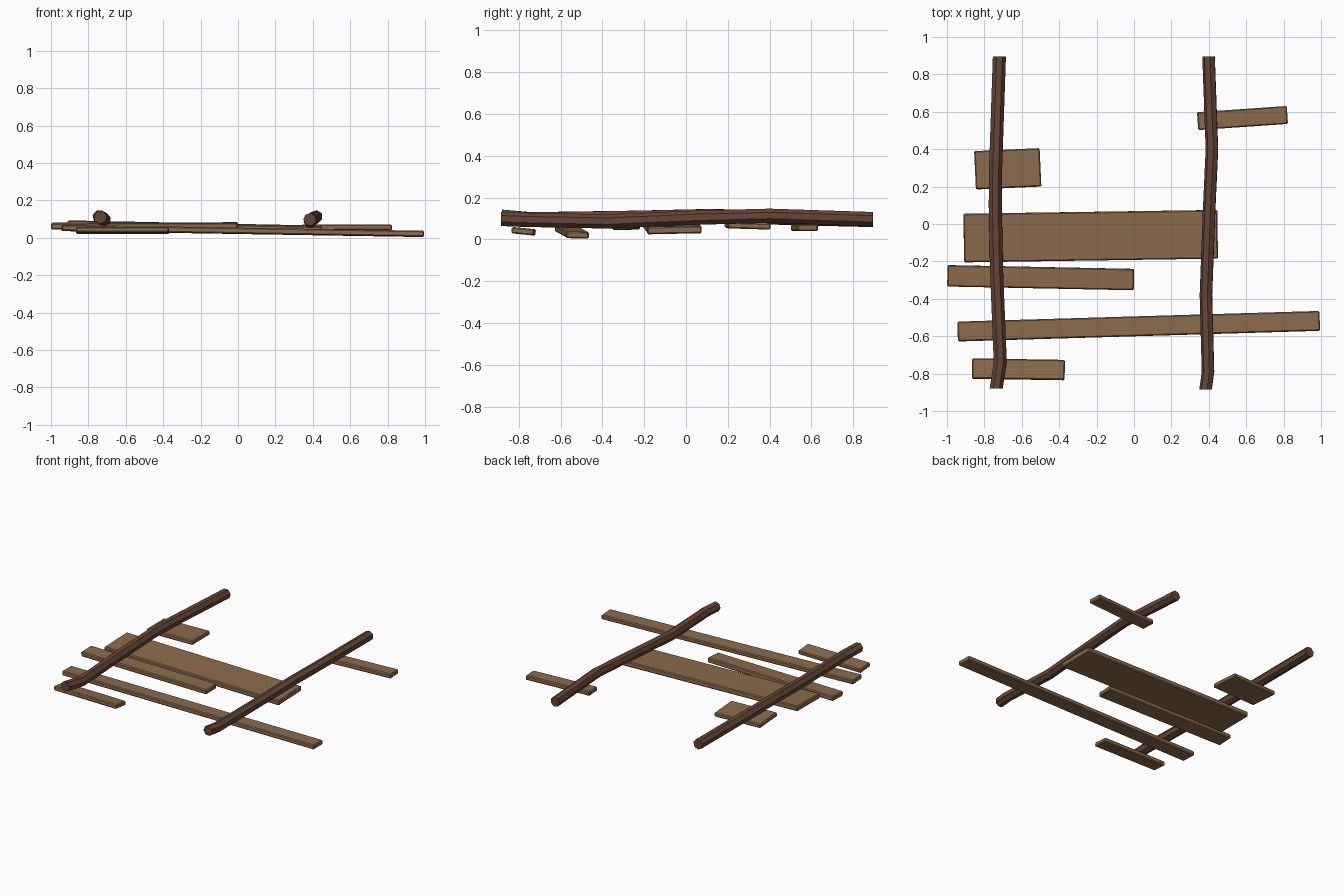
import bpy, bmesh, math
from mathutils import Vector, Matrix

if "Cube" in bpy.data.objects:
    bpy.data.objects.remove(bpy.data.objects["Cube"])


def material(name, rgb):
    m = bpy.data.materials.new(name)
    m.diffuse_color = (*rgb, 1)
    m.use_nodes = True
    m.node_tree.nodes["Principled BSDF"].inputs["Base Color"].default_value = m.diffuse_color
    return m


plank_wood = material("light plank wood", (0.26, 0.148, 0.073))
pole_wood = material("dark pole wood", (0.13, 0.06, 0.036))


def finish(name, bm, mat):
    bmesh.ops.recalc_face_normals(bm, faces=bm.faces)
    me = bpy.data.meshes.new(name)
    bm.to_mesh(me)
    bm.free()
    me.materials.append(mat)
    ob = bpy.data.objects.new(name, me)
    bpy.context.collection.objects.link(ob)
    return ob


def plank(name, left, right, width, thick, roll=0.0):
    """Chamfered board between the centres of its two end faces."""
    a, b = Vector(left), Vector(right)
    x = (b - a).normalized()
    y = Vector((0, 0, 1)).cross(x).normalized()
    rot = Matrix((x, y, x.cross(y))).transposed().to_4x4()
    bm = bmesh.new()
    bmesh.ops.create_cube(bm, size=1)
    bmesh.ops.scale(bm, vec=((b - a).length, width, thick), verts=bm.verts)
    bmesh.ops.bevel(bm, geom=bm.edges[:], offset=0.006, segments=1, affect='EDGES')
    bm.transform(Matrix.Translation((a + b) / 2) @ rot @ Matrix.Rotation(roll, 4, 'X'))
    return finish(name, bm, plank_wood)


def pole(name, path, radius, sides=7, turn=0.0):
    """Crooked faceted branch running along y."""
    bm = bmesh.new()
    rings = []
    for x, y, z in path:
        rings.append([bm.verts.new((x + radius * math.cos(turn + i * math.tau / sides), y,
                                    z + radius * math.sin(turn + i * math.tau / sides)))
                      for i in range(sides)])
    for r, s in zip(rings, rings[1:]):
        for i in range(sides):
            j = (i + 1) % sides
            bm.faces.new((r[i], r[j], s[j], s[i]))
    bm.faces.new(rings[0])
    bm.faces.new(rings[-1])
    return finish(name, bm, pole_wood)


# Broken planks, back to front
plank("back_right_plank", (0.34, 0.55, 0.056), (0.82, 0.583, 0.056), 0.096, 0.032)
plank("back_left_plank", (-0.85, 0.287, 0.068), (-0.50, 0.303, 0.065), 0.205, 0.03, -0.03)
plank("wide_plank", (-0.91, -0.075, 0.073), (0.447, -0.055, 0.045), 0.26, 0.036, 0.02)
plank("middle_left_plank", (-0.998, -0.277, 0.063), (0.0, -0.297, 0.065), 0.114, 0.034, 0.03)
plank("long_plank", (-0.943, -0.575, 0.053), (0.993, -0.518, 0.021), 0.106, 0.032, -0.02)
plank("front_left_plank", (-0.866, -0.773, 0.039), (-0.37, -0.781, 0.039), 0.108, 0.03, -0.1)

# Two crooked poles lying over the planks
pole("left_pole", [(-0.737, -0.88, 0.11), (-0.715, -0.74, 0.098), (-0.735, -0.25, 0.105),
                   (-0.742, 0.1, 0.113), (-0.74, 0.3, 0.11), (-0.72, 0.895, 0.095)], 0.036, turn=0.2)
pole("right_pole", [(0.384, -0.885, 0.098), (0.397, -0.79, 0.094), (0.386, -0.38, 0.086),
                    (0.402, 0.05, 0.104), (0.418, 0.4, 0.113), (0.40, 0.895, 0.097)], 0.035, turn=0.5)
